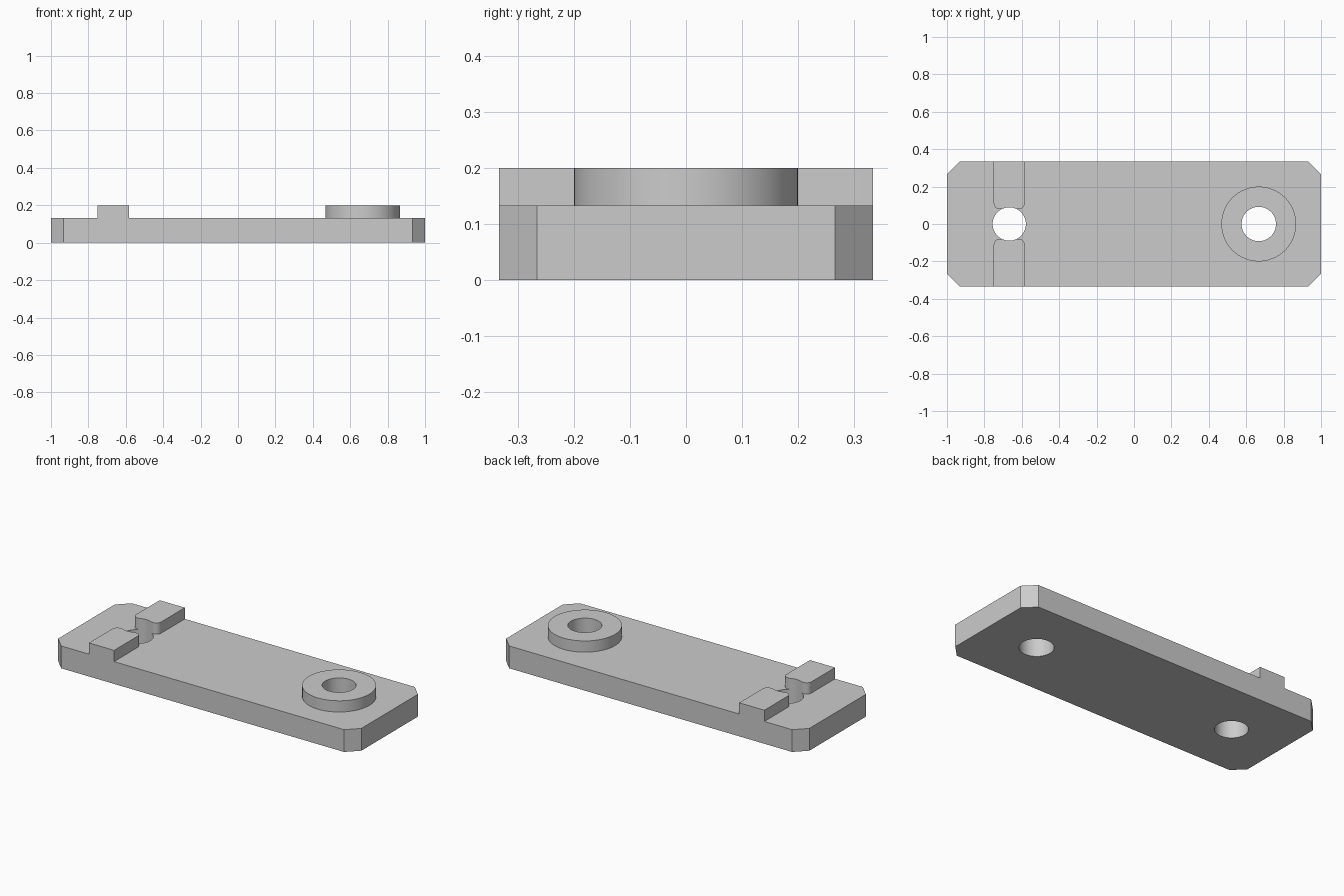
import bpy, bmesh
from math import sin, cos, pi, radians

if "Cube" in bpy.data.objects:
    bpy.data.objects.remove(bpy.data.objects["Cube"], do_unlink=True)

HALF_W, PLATE_H, TOP_H = 0.333, 0.133, 0.2
HOLE_X = 0.667
CHAMFER = 0.067

grey = bpy.data.materials.new("plain_grey")
grey.use_nodes = True
colour = (0.6, 0.6, 0.6, 1)
grey.diffuse_color = colour
grey.node_tree.nodes["Principled BSDF"].inputs["Base Color"].default_value = colour


def arc(cx, cy, r, start, end, steps):
    """Points along an arc, angles in degrees."""
    angles = [radians(start + (end - start) * i / steps) for i in range(steps + 1)]
    return [(cx + r * cos(a), cy + r * sin(a)) for a in angles]


def extrude(name, outline, z0, z1):
    """Solid prism from a flat outline."""
    bm = bmesh.new()
    face = bm.faces.new([bm.verts.new((x, y, z0)) for x, y in outline])
    made = bmesh.ops.extrude_face_region(bm, geom=[face])["geom"]
    top = [v for v in made if isinstance(v, bmesh.types.BMVert)]
    bmesh.ops.translate(bm, verts=top, vec=(0, 0, z1 - z0))
    bmesh.ops.recalc_face_normals(bm, faces=bm.faces)
    mesh = bpy.data.meshes.new(name)
    bm.to_mesh(mesh)
    bm.free()
    mesh.materials.append(grey)
    obj = bpy.data.objects.new(name, mesh)
    bpy.context.collection.objects.link(obj)
    return obj


def disc(name, x, r, z0, z1):
    return extrude(name, arc(x, 0, r, 0, 360, 64)[:-1], z0, z1)


def cut(obj, cutter):
    mod = obj.modifiers.new("hole", "BOOLEAN")
    mod.operation = "DIFFERENCE"
    mod.solver = "EXACT"
    mod.object = cutter


# Cutters for the two through holes
peg_hole = disc("peg_hole_cutter", -HOLE_X, 0.089, -0.1, 0.4)
ring_hole = disc("ring_hole_cutter", HOLE_X, 0.092, -0.1, 0.4)

# Base plate with chamfered corners
c = CHAMFER
quarter = [(1, HALF_W - c), (1 - c, HALF_W)]
half = quarter + [(-x, y) for x, y in reversed(quarter)]
plate = extrude("base_plate", half + [(-x, -y) for x, y in half], 0, PLATE_H)
cut(plate, peg_hole)
cut(plate, ring_hole)

# Raised ring around the hole on the left
ring = disc("raised_ring", HOLE_X, 0.2, PLATE_H, TOP_H)
cut(ring, ring_hole)

# Two raised bars with rounded inner corners, either side of the other hole
BAR_HALF, END_Y, ROUND = 0.083, 0.08, 0.03
right_x, left_x = -HOLE_X - BAR_HALF, -HOLE_X + BAR_HALF
bar_outline = [(left_x, HALF_W), (right_x, HALF_W)]
bar_outline += arc(right_x + ROUND, END_Y + ROUND, ROUND, 180, 270, 8)
bar_outline += arc(left_x - ROUND, END_Y + ROUND, ROUND, 270, 360, 8)
bars = []
for name, side in (("back_bar", 1), ("front_bar", -1)):
    bar = extrude(name, [(x, side * y) for x, y in bar_outline], PLATE_H, TOP_H)
    cut(bar, peg_hole)
    bars.append(bar)

# Apply the cuts, then shade curved walls smoothly
for obj in [plate, ring] + bars:
    bpy.ops.object.select_all(action="DESELECT")
    obj.select_set(True)
    bpy.context.view_layer.objects.active = obj
    for mod in list(obj.modifiers):
        bpy.ops.object.modifier_apply(modifier=mod.name)
    bpy.ops.object.shade_smooth_by_angle(angle=radians(30))

for helper in (peg_hole, ring_hole):
    bpy.data.objects.remove(helper, do_unlink=True)
